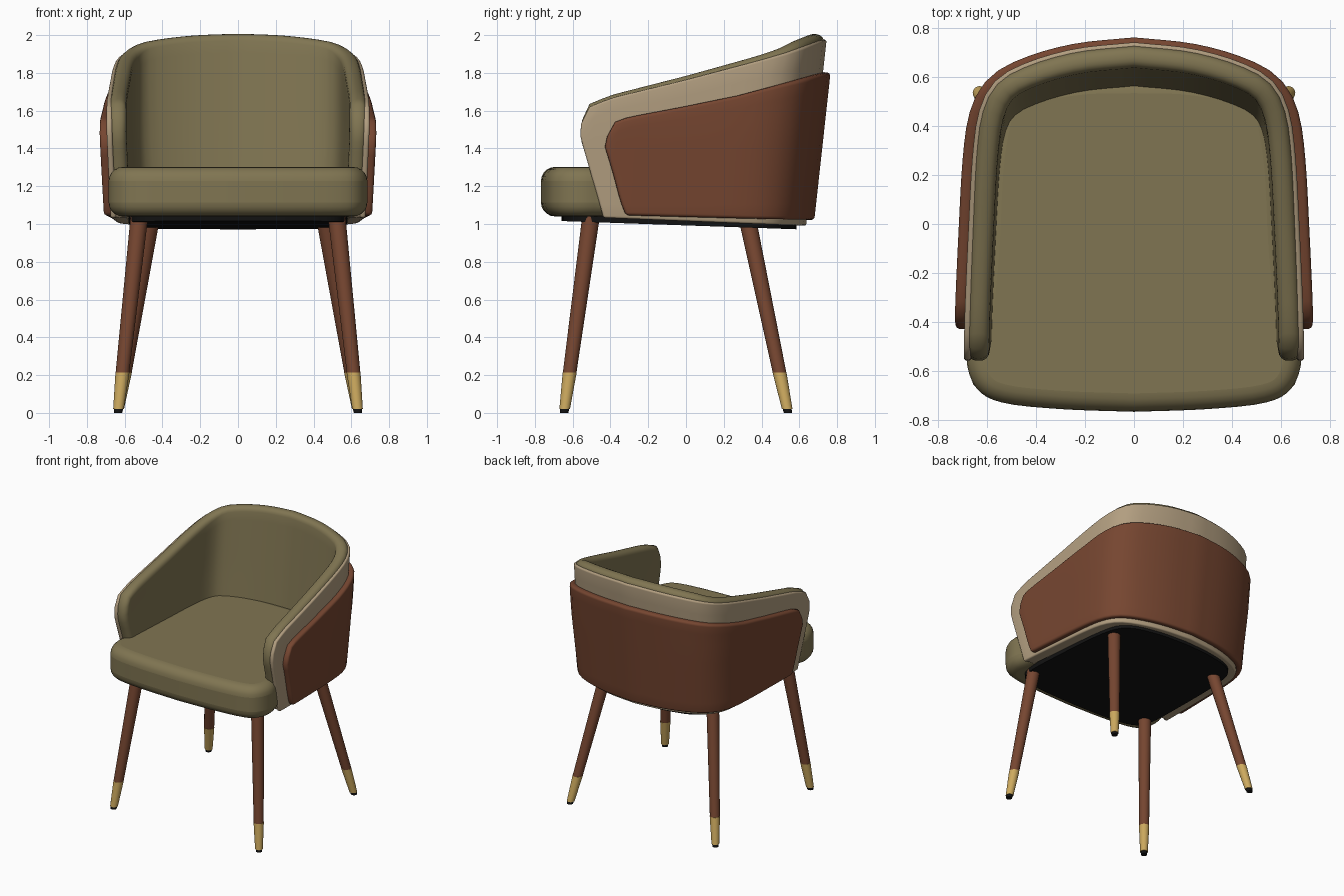
import bpy, bmesh, math
from mathutils import Vector

if "Cube" in bpy.data.objects:
    bpy.data.objects.remove(bpy.data.objects["Cube"])


def material(name, rgb):
    m = bpy.data.materials.new(name)
    m.diffuse_color = (*rgb, 1)
    m.use_nodes = True
    m.node_tree.nodes["Principled BSDF"].inputs["Base Color"].default_value = m.diffuse_color
    return m


GREEN = material("olive_fabric", (0.216, 0.178, 0.084))
BEIGE = material("beige_fabric", (0.445, 0.342, 0.216))
BROWN = material("brown_wood", (0.181, 0.061, 0.030))
BRASS = material("brass", (0.610, 0.402, 0.114))
BLACK = material("black", (0.006, 0.006, 0.006))


def interp(table, x):
    """Piecewise linear lookup in a short sorted table."""
    if x <= table[0][0]:
        return table[0][1]
    for (a, fa), (b, fb) in zip(table, table[1:]):
        if x <= b:
            return fa + (fb - fa) * (x - a) / (b - a)
    return table[-1][1]


def spline(pts, n=10):
    """Catmull-Rom samples through 2D points."""
    p = [Vector(q) for q in pts]
    p = [2 * p[0] - p[1]] + p + [2 * p[-1] - p[-2]]
    out = []
    for a, b, c, d in zip(p, p[1:], p[2:], p[3:]):
        for k in range(n):
            t = k / n
            out.append(0.5 * (2 * b + (c - a) * t + (2 * a - 5 * b + 4 * c - d) * t * t
                              + (3 * b - a - 3 * c + d) * t ** 3))
    return out + [p[-2]]


def finish(name, bm, mat, bevel=0.0, segments=4, thickness=0.0):
    mesh = bpy.data.meshes.new(name)
    bm.to_mesh(mesh)
    bm.free()
    ob = bpy.data.objects.new(name, mesh)
    bpy.context.collection.objects.link(ob)
    mesh.materials.append(mat)
    if thickness:
        s = ob.modifiers.new("thickness", "SOLIDIFY")
        s.thickness, s.offset = thickness, -1
    if bevel:
        b = ob.modifiers.new("round", "BEVEL")
        b.width, b.segments = bevel, segments
        b.limit_method, b.angle_limit = "ANGLE", math.radians(50)
    bpy.ops.object.select_all(action="DESELECT")
    bpy.context.view_layer.objects.active = ob
    ob.select_set(True)
    bpy.ops.object.shade_smooth_by_angle(angle=math.radians(40))
    return ob


# Plan curve of the wrap-around back: centre of back to end of right arm
half = spline([(0, 0.745), (0.24, 0.72), (0.44, 0.665), (0.565, 0.595), (0.63, 0.48),
               (0.658, 0.3), (0.675, 0), (0.69, -0.35), (0.695, -0.6)])
run = [0.0]
for a, b in zip(half, half[1:]):
    run.append(run[-1] + (b - a).length)
X_AT = [(s, p.x) for s, p in zip(run, half)]
Y_AT = [(s, p.y) for s, p in zip(run, half)]
S_AT = sorted((p.y, s) for s, p in zip(run, half))


def plan(s):
    x, y = interp(X_AT, abs(s)), interp(Y_AT, abs(s))
    return Vector((math.copysign(x, s), y))


def wrap(name, mat, front, top, bottom, offset, thickness, bevel, rows=9, cols=52):
    """Curved panel: front = (z, y) edge, top and bottom = (y, z) edges."""
    bm = bmesh.new()
    grid = []
    for j in range(rows + 1):
        v = j / rows
        zf = front[0][0] + v * (front[-1][0] - front[0][0])
        end = interp(S_AT, interp(front, zf))
        row = []
        for i in range(cols + 1):
            s = (2 * i / cols - 1) * end
            p = plan(s)
            tan = (plan(s + 0.02) - plan(s - 0.02)).normalized()
            zb, zt = interp(bottom, p.y), interp(top, p.y)
            z = zb + v * (zt - zb)
            q = p + Vector((-tan.y, tan.x)) * offset
            # The back reclines, the sides tuck in near the bottom
            lean = 0.11 * (2 - z) * min(1, max(0, (p.y + 0.5) / 1.1))
            tuck = 1 - 0.03 * max(0, 1.5 - z) / 0.5
            row.append(bm.verts.new((q.x * tuck, q.y - lean, z)))
        grid.append(row)
    for r0, r1 in zip(grid, grid[1:]):
        for i in range(cols):
            bm.faces.new((r0[i + 1], r0[i], r1[i], r1[i + 1]))
    return finish(name, bm, mat, bevel, 4, thickness)


BASE = [(-0.5, 1.035), (0.74, 0.99)]
FRONT = [(1.035, -0.43), (1.25, -0.50), (1.48, -0.56), (1.56, -0.555), (1.62, -0.51)]

# Padded inner back and arms
wrap("inner_cushion", GREEN, [(1.08, -0.44)] + FRONT[1:4] + [(1.63, -0.51)],
     [(-0.56, 1.60), (-0.51, 1.635), (-0.4, 1.68), (0, 1.78), (0.4, 1.89), (0.56, 1.935),
      (0.66, 1.97), (0.74, 2.0)], [(-0.5, 1.08), (0.74, 1.06)], -0.012, 0.09, 0.038)
# Outer upholstered shell and its lower rim
wrap("outer_shell", BEIGE, FRONT,
     [(-0.56, 1.59), (-0.51, 1.62), (-0.4, 1.665), (0, 1.76), (0.4, 1.865), (0.56, 1.91),
      (0.66, 1.945), (0.74, 1.975)], BASE, 0.002, 0.03, 0.012)
wrap("base_rim", BEIGE, [(1.035, -0.42), (1.1, -0.44)], [(-0.5, 1.1), (0.74, 1.07)],
     BASE, -0.004, 0.09, 0.015, rows=1)
# Wooden panel around the outside
wrap("outer_panel", BROWN, [(1.045, -0.30), (1.12, -0.335), (1.43, -0.425), (1.50, -0.41), (1.54, -0.37)],
     [(-0.42, 1.51), (-0.37, 1.54), (-0.3, 1.565), (0, 1.62), (0.3, 1.68), (0.6, 1.76), (0.74, 1.80)],
     [(-0.3, 1.045), (0.74, 1.02)], 0.042, 0.05, 0.018)


def slab(name, mat, outline, low, high, bevel):
    """Mirrored right-half outline, extruded between two height functions."""
    pts = outline + [Vector((-p.x, p.y)) for p in reversed(outline[1:-1])]
    bm = bmesh.new()
    bot = [bm.verts.new((p.x, p.y, low(p.y))) for p in pts]
    top = [bm.verts.new((p.x, p.y, high(p.y))) for p in pts]
    bm.faces.new(bot[::-1])
    bm.faces.new(top)
    for i in range(len(pts)):
        k = (i + 1) % len(pts)
        bm.faces.new((bot[i], bot[k], top[k], top[i]))
    return finish(name, bm, mat, bevel, 5)


# Seat cushion
seat_line = spline([(0, -0.768), (0.3, -0.757), (0.54, -0.73), (0.645, -0.67), (0.685, -0.55),
                    (0.655, -0.40), (0.625, -0.1), (0.60, 0.3), (0.52, 0.53), (0.25, 0.6), (0, 0.61)], 4)
slab("seat", GREEN, seat_line, lambda y: 1.04, lambda y: 1.302, 0.075)
# Dark underside
under_line = spline([(0, -0.66), (0.3, -0.65), (0.5, -0.61), (0.57, -0.5), (0.575, -0.2),
                     (0.55, 0.3), (0.47, 0.49), (0.25, 0.565), (0, 0.585)], 4)
slab("underside", BLACK, under_line, lambda y: 1.01 - 0.035 * (y + 0.5), lambda y: 1.08, 0)


def leg_piece(name, mat, a, b, ra, rb):
    """Tapered round bar with level ends."""
    bm = bmesh.new()
    n = 24
    rings = [[bm.verts.new((c.x + r * math.cos(2 * math.pi * i / n),
                            c.y + r * math.sin(2 * math.pi * i / n), c.z)) for i in range(n)]
             for c, r in ((a, ra), (b, rb))]
    for i in range(n):
        k = (i + 1) % n
        bm.faces.new((rings[0][i], rings[0][k], rings[1][k], rings[1][i]))
    bm.faces.new(rings[0][::-1])
    bm.faces.new(rings[1])
    finish(name, bm, mat)


# Splayed legs with brass ferrules and black feet
for place, foot, head in (("front", (0.635, -0.645, 0), (0.52, -0.50, 1.06)),
                          ("rear", (0.635, 0.54, 0), (0.455, 0.318, 1.06))):
    for side, sx in (("left", -1), ("right", 1)):
        f, h = Vector(foot), Vector(head)
        f.x, h.x = f.x * sx, h.x * sx
        at = lambda z: f.lerp(h, z / 1.06)
        leg_piece(f"{place}_{side}_foot", BLACK, at(0), at(0.025), 0.022, 0.024)
        leg_piece(f"{place}_{side}_ferrule", BRASS, at(0.02), at(0.215), 0.028, 0.037)
        leg_piece(f"{place}_{side}_leg", BROWN, at(0.215), at(1.06), 0.036, 0.047)
